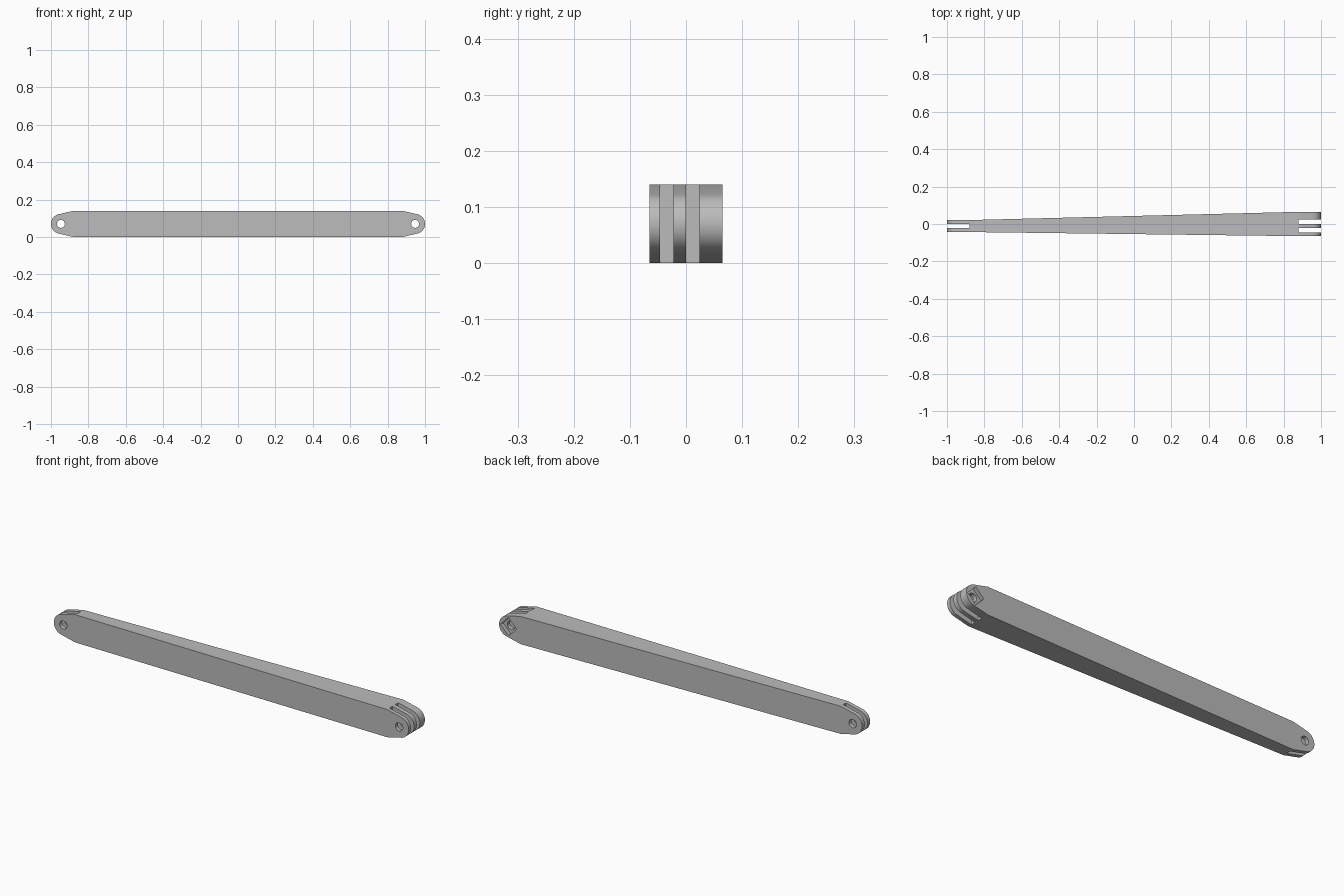
import bpy, bmesh, math
from mathutils import Matrix, Vector

if "Cube" in bpy.data.objects:
    bpy.data.objects.remove(bpy.data.objects["Cube"], do_unlink=True)

SHOULDER = 0.88      # where the straight bar meets the rounded ends
PIVOT = 0.947        # pin hole distance from the middle
MID = 0.07           # half of the height
END_R = 1 - PIVOT
SLOT_FLOOR = 0.879

grey = bpy.data.materials.new("grey plastic")
grey.use_nodes = True
colour = (0.5, 0.5, 0.5, 1)
grey.diffuse_color = colour
grey.node_tree.nodes["Principled BSDF"].inputs["Base Color"].default_value = colour


def to_object(name, bm):
    bmesh.ops.recalc_face_normals(bm, faces=bm.faces)
    mesh = bpy.data.meshes.new(name)
    bm.to_mesh(mesh)
    bm.free()
    mesh.materials.append(grey)
    obj = bpy.data.objects.new(name, mesh)
    bpy.context.collection.objects.link(obj)
    return obj


def cut(target, cutter):
    bpy.context.view_layer.objects.active = target
    mod = target.modifiers.new("cut", 'BOOLEAN')
    mod.operation = 'DIFFERENCE'
    mod.solver = 'EXACT'
    mod.object = cutter
    bpy.ops.object.modifier_apply(modifier=mod.name)
    bpy.data.objects.remove(cutter, do_unlink=True)


def box_cutter(name, x0, x1, y0, y1):
    bm = bmesh.new()
    place = (Matrix.Translation(((x0 + x1) / 2, (y0 + y1) / 2, MID))
             @ Matrix.Diagonal((x1 - x0, y1 - y0, 0.4, 1)))
    bmesh.ops.create_cube(bm, size=1, matrix=place)
    return to_object(name, bm)


def pin_cutter(name, x, radius, sides, y0, y1):
    bm = bmesh.new()
    place = Matrix.Translation((x, (y0 + y1) / 2, MID)) @ Matrix.Rotation(math.pi / 2, 4, 'X')
    bmesh.ops.create_cone(bm, cap_ends=True, segments=sides, radius1=radius,
                          radius2=radius, depth=y1 - y0, matrix=place)
    return to_object(name, bm)


# Side outline: straight bar, slanted shoulders tangent to round ends
rise = math.atan2(MID, SHOULDER - PIVOT)
tangent = rise - math.acos(END_R / math.hypot(MID, SHOULDER - PIVOT))
steps = 32
right_end = [(SHOULDER, -MID)]
for i in range(steps + 1):
    a = -tangent + 2 * tangent * i / steps
    right_end.append((PIVOT + END_R * math.cos(a), END_R * math.sin(a)))
right_end.append((SHOULDER, MID))
outline = right_end + [(-x, -z) for x, z in right_end]

# Arm body, extruded across and split at the shoulders
bm = bmesh.new()
face = bm.faces.new([bm.verts.new((x, 0, z + MID)) for x, z in outline])
extruded = bmesh.ops.extrude_face_region(bm, geom=[face])
bmesh.ops.translate(bm, vec=(0, 1, 0),
                    verts=[v for v in extruded["geom"] if isinstance(v, bmesh.types.BMVert)])
for x in (-SHOULDER, SHOULDER):
    bmesh.ops.bisect_plane(bm, geom=bm.verts[:] + bm.edges[:] + bm.faces[:],
                           plane_co=Vector((x, 0, 0)), plane_no=Vector((1, 0, 0)))

# Taper from the thin two-prong end to the wide three-prong end
for v in bm.verts:
    t = min(max((v.co.x + SHOULDER) / (2 * SHOULDER), 0), 1)
    front = -0.043 - 0.022 * t
    back = 0.021 + 0.044 * t
    v.co.y = back if v.co.y > 0.5 else front
arm = to_object("tapered_arm", bm)

# Prong slots
cut(arm, box_cutter("thin_end_slot", -1.1, -SLOT_FLOOR, -0.022, 0.0))
for y0, y1 in ((-0.046, -0.022), (0.0, 0.024)):
    cut(arm, box_cutter("wide_end_slot", SLOT_FLOOR, 1.1, y0, y1))

# Pin holes through both ends
for x in (-PIVOT, PIVOT):
    cut(arm, pin_cutter("pin_hole", x, 0.021, 32, -0.2, 0.2))

# Square nut pocket standing on its corner in the back of the wide end
pocket = pin_cutter("nut_pocket", PIVOT, 0.045, 4, 0.045, 0.2)
cut(arm, pocket)

# Smooth round ends and holes, sharp edges elsewhere
bpy.ops.object.select_all(action='DESELECT')
arm.select_set(True)
bpy.context.view_layer.objects.active = arm
bpy.ops.object.shade_smooth_by_angle(angle=math.radians(20))
